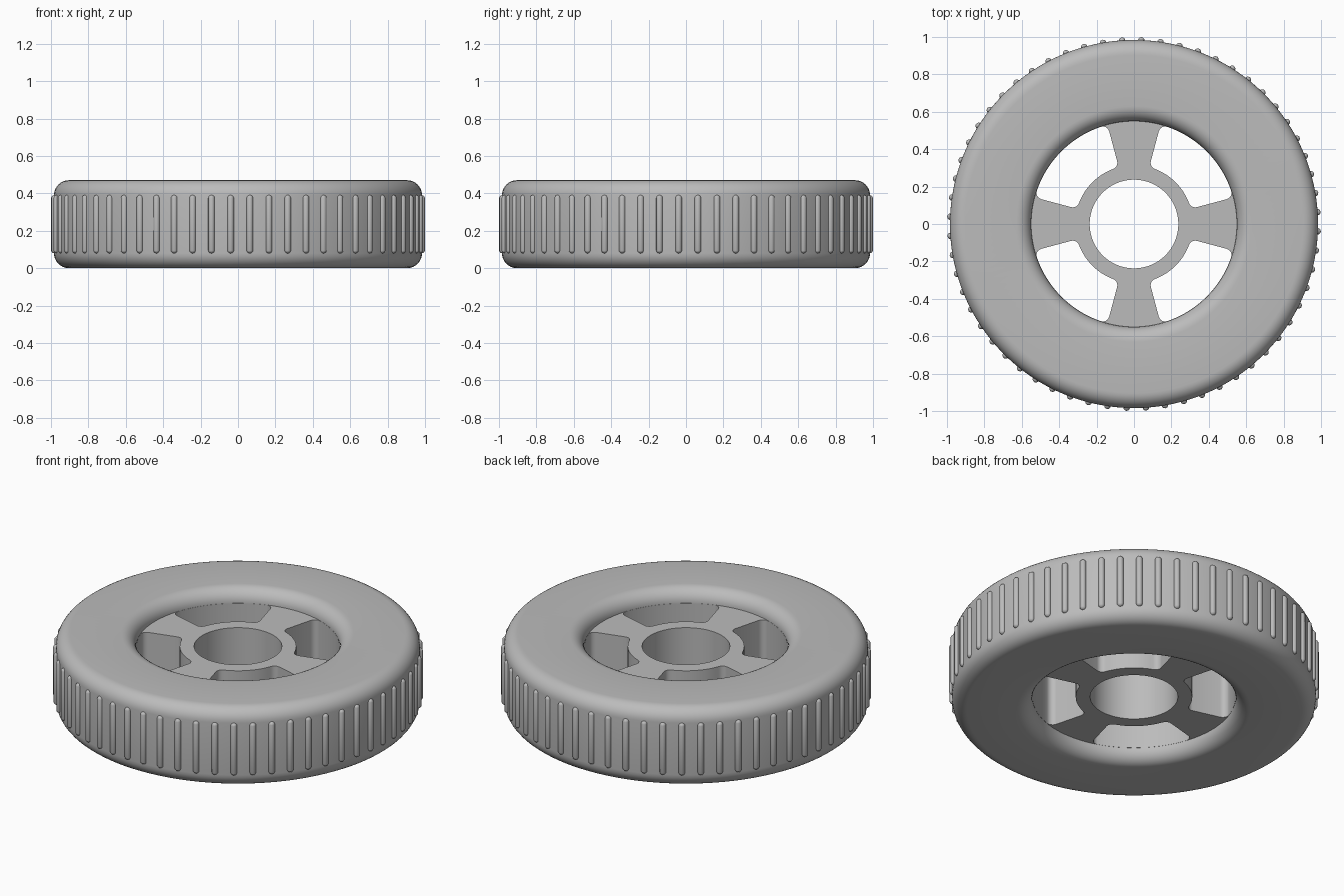
import bpy, bmesh
from math import sin, cos, pi, asin, sqrt, radians
from mathutils import Matrix, Vector

cube = bpy.data.objects.get("Cube")
if cube:
    bpy.data.objects.remove(cube)

HEIGHT, TYRE_R, WELL_R, BORE_R, RING_R = 0.47, 0.984, 0.55, 0.237, 0.315
ROUND, MID = 0.08, 0.235

grey = bpy.data.materials.new("plain grey")
grey.use_nodes = True
colour = (0.5, 0.5, 0.5, 1)
grey.diffuse_color = colour
grey.node_tree.nodes["Principled BSDF"].inputs["Base Color"].default_value = colour


def add_object(name, bm):
    bmesh.ops.recalc_face_normals(bm, faces=bm.faces[:])
    mesh = bpy.data.meshes.new(name)
    bm.to_mesh(mesh)
    bm.free()
    mesh.materials.append(grey)
    obj = bpy.data.objects.new(name, mesh)
    bpy.context.collection.objects.link(obj)
    bpy.ops.object.select_all(action="DESELECT")
    obj.select_set(True)
    bpy.context.view_layer.objects.active = obj
    bpy.ops.object.shade_smooth_by_angle(angle=radians(35))
    return obj


def arc(cx, cy, r, start, end, steps):
    angles = [start + (end - start) * i / steps for i in range(steps + 1)]
    return [(cx + r * cos(a), cy + r * sin(a)) for a in angles]


# Tyre: rounded rectangle section revolved about z
section = []
for x, z, quarter in ((TYRE_R - ROUND, HEIGHT - ROUND, 0), (WELL_R + ROUND, HEIGHT - ROUND, 1),
                      (WELL_R + ROUND, ROUND, 2), (TYRE_R - ROUND, ROUND, 3)):
    section += arc(x, z, ROUND, quarter * pi / 2, (quarter + 1) * pi / 2, 8)
bm = bmesh.new()
verts = [bm.verts.new((x, 0, z)) for x, z in section]
edges = [bm.edges.new((verts[i - 1], verts[i])) for i in range(len(verts))]
bmesh.ops.spin(bm, geom=verts + edges, cent=(0, 0, 0), axis=(0, 0, 1),
               angle=2 * pi, steps=128, use_merge=True)
bmesh.ops.remove_doubles(bm, verts=bm.verts[:], dist=1e-5)
add_object("tyre", bm)


# Hub: flat plate with a bore and four rounded sector openings
def opening(middle, half=radians(30), fillet=0.035, outer=WELL_R - 0.001):
    r_in, r_out = RING_R + fillet, outer - fillet
    d_in, d_out = asin(fillet / r_in), asin(fillet / r_out)
    lo, hi = middle - half, middle + half

    def corner(r, angle, start, end):
        return arc(r * cos(angle), r * sin(angle), fillet, start, end, 6)

    pts = corner(r_out, lo + d_out, lo - pi / 2, lo + d_out)
    pts += arc(0, 0, outer, lo + d_out, hi - d_out, 20)[1:-1]
    pts += corner(r_out, hi - d_out, hi - d_out, hi + pi / 2)
    pts += corner(r_in, hi - d_in, hi + pi / 2, hi - d_in + pi)
    pts += arc(0, 0, RING_R, hi - d_in, lo + d_in, 16)[1:-1]
    pts += corner(r_in, lo + d_in, lo + d_in + pi, lo + 3 * pi / 2)
    return pts


outlines = [arc(0, 0, r, 0, 2 * pi, 96)[:-1] for r in (WELL_R + 0.01, BORE_R)]
outlines += [opening(pi / 4 + i * pi / 2) for i in range(4)]
curve = bpy.data.curves.new("hub_outline", "CURVE")
curve.dimensions = "2D"
curve.fill_mode = "BOTH"
curve.extrude = MID - ROUND
for pts in outlines:
    spline = curve.splines.new("POLY")
    spline.points.add(len(pts) - 1)
    for point, (x, y) in zip(spline.points, pts):
        point.co = (x, y, 0, 1)
    spline.use_cyclic_u = True
helper = bpy.data.objects.new("hub_outline", curve)
bpy.context.collection.objects.link(helper)
bpy.context.view_layer.update()
plate = bpy.data.meshes.new_from_object(
    helper.evaluated_get(bpy.context.evaluated_depsgraph_get()))
bm = bmesh.new()
bm.from_mesh(plate)
bpy.data.objects.remove(helper)
bpy.data.curves.remove(curve)
bpy.data.meshes.remove(plate)
bmesh.ops.remove_doubles(bm, verts=bm.verts[:], dist=1e-5)
bmesh.ops.translate(bm, verts=bm.verts[:], vec=(0, 0, MID))
for face in bm.faces:
    face.material_index = 0
add_object("hub_with_spokes", bm)

# Tread: ring of upright capsule ribs
RIBS, RIB_R, STRETCH = 60, 0.018, 0.138
bm = bmesh.new()
for i in range(RIBS):
    rib = bmesh.ops.create_uvsphere(bm, u_segments=12, v_segments=9, radius=RIB_R)["verts"]
    for v in rib:
        v.co.z += STRETCH if v.co.z > 0 else -STRETCH
    turn = Matrix.Rotation(radians(3.7) + i * 2 * pi / RIBS, 4, "Z")
    bmesh.ops.transform(bm, verts=rib,
                        matrix=turn @ Matrix.Translation(Vector((TYRE_R - 0.002, 0, MID))))
add_object("tread_ribs", bm)
